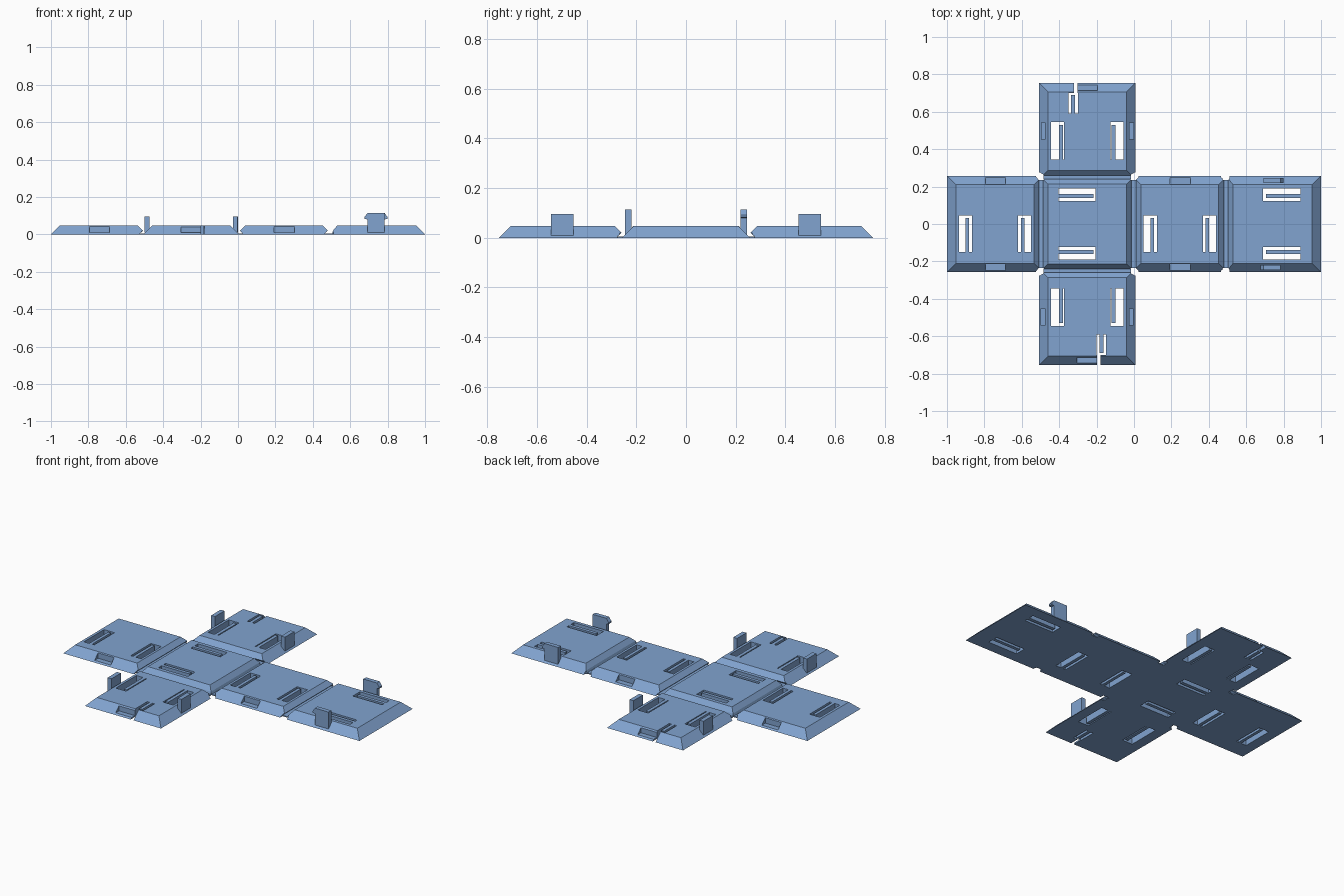
import bpy, bmesh, math

if "Cube" in bpy.data.objects:
    bpy.data.objects.remove(bpy.data.objects["Cube"])

blue = bpy.data.materials.new("light_blue")
blue.diffuse_color = (0.22, 0.37, 0.63, 1)
blue.use_nodes = True
blue.node_tree.nodes["Principled BSDF"].inputs["Base Color"].default_value = blue.diffuse_color

TOP = 0.047
LEVELS = (0, 0.006, 0.02, TOP)
# inset of each side at every level: sloped rim, pointed hinge edge, plain hinge edge
RIM = (0, 0.006, 0.02, 0.047)
POINT = (0.015, 0.015, 0, 0.027)
PLAIN = (0, 0, 0.005, 0.027)


def add_box(bm, x0, x1, y0, y1, z0, z1):
    x0, x1 = sorted((x0, x1))
    y0, y1 = sorted((y0, y1))
    v = [bm.verts.new((x, y, z)) for z in (z0, z1)
         for x, y in ((x0, y0), (x1, y0), (x1, y1), (x0, y1))]
    bm.faces.new(v[3::-1])
    bm.faces.new(v[4:])
    for i in range(4):
        j = (i + 1) % 4
        bm.faces.new((v[i], v[j], v[j + 4], v[i + 4]))


def finish(name, bm):
    mesh = bpy.data.meshes.new(name)
    bm.to_mesh(mesh)
    bm.free()
    mesh.materials.append(blue)
    ob = bpy.data.objects.new(name, mesh)
    bpy.context.collection.objects.link(ob)
    return ob


def box_object(name, *dims):
    bm = bmesh.new()
    add_box(bm, *dims)
    return finish(name, bm)


def slab(name, x0, x1, y0, y1, sides, cuts):
    """Panel with its own profile on the left, right, front and back side."""
    le, ri, fr, ba = sides
    bm = bmesh.new()
    rings = []
    for k, z in enumerate(LEVELS):
        a, b, c, d = x0 + le[k], x1 - ri[k], y0 + fr[k], y1 - ba[k]
        rings.append([bm.verts.new((x, y, z)) for x, y in
                      ((a, c), (b, c), (b, d), (a, d))])
    bm.faces.new(rings[0][::-1])
    bm.faces.new(rings[-1])
    for lo, hi in zip(rings, rings[1:]):
        for i in range(4):
            j = (i + 1) % 4
            bm.faces.new((lo[i], lo[j], hi[j], hi[i]))
    ob = finish(name, bm)
    # slots and pockets, then the round corner reliefs
    for i, c in enumerate(cuts):
        cut(ob, box_object(f"{name}_cutter_{i}", *c))
    for x in (-0.498, -0.002, 0.491):
        for s in (-1, 1):
            if x0 - 0.03 < x < x1 + 0.03 and y0 - 0.03 < s * 0.25 < y1 + 0.03:
                bm = bmesh.new()
                ring = [bm.verts.new((x + 0.02 * math.cos(a * math.pi / 6),
                                      s * 0.25 + 0.02 * math.sin(a * math.pi / 6), -0.1))
                        for a in range(12)]
                face = bm.faces.new(ring)
                ext = bmesh.ops.extrude_face_region(bm, geom=[face])["geom"]
                bmesh.ops.translate(bm, vec=(0, 0, 0.3), verts=[
                    e for e in ext if isinstance(e, bmesh.types.BMVert)])
                bmesh.ops.recalc_face_normals(bm, faces=bm.faces)
                cut(ob, finish(f"{name}_relief_cutter", bm))
    return ob


def cut(ob, cutter):
    mod = ob.modifiers.new("cut", 'BOOLEAN')
    mod.operation = 'DIFFERENCE'
    mod.solver = 'EXACT'
    mod.object = cutter
    cutter.hide_render = True
    cutter.hide_viewport = True


def through(x0, x1, y0, y1):
    return (x0, x1, y0, y1, -0.1, 0.2)


def pocket(x0, x1, s):
    return (x0, x1, s * 0.215, s * 0.25, 0.009, 0.2)


# Side panels in the row, each with two slots and spring strips along y
for name, x0, x1, cx, sides in (
        ("left_panel", -1.0, -0.508, -0.743, (RIM, POINT, RIM, RIM)),
        ("right_panel", 0.01, 0.48, 0.245, (POINT, POINT, RIM, RIM))):
    cuts = [pocket(cx - 0.052, cx + 0.057, s) for s in (-1, 1)]
    for s in (-1, 1):
        cuts.append(through(cx + s * 0.123, cx + s * 0.193, -0.15, 0.045))
    slab(name, x0, x1, -0.257, 0.257, sides, cuts)
    for s in (-1, 1):
        box_object(name + "_spring_strip", cx + s * 0.138, cx + s * 0.157,
                   -0.15, 0.032, 0, TOP)

# Centre and end panel with slots along x
for name, x0, x1, hy, sx0, sx1, tx0, tx1, sides in (
        ("centre_panel", -0.487, -0.013, 0.24, -0.404, -0.205, -0.404, -0.217, (PLAIN,) * 4),
        ("end_panel", 0.503, 1.0, 0.257, 0.69, 0.89, 0.705, 0.89, (PLAIN, RIM, RIM, RIM))):
    slab(name, x0, x1, -hy, hy, sides,
         [through(sx0, sx1, s * 0.122, s * 0.19) for s in (-1, 1)])
    for s in (-1, 1):
        box_object(name + "_spring_strip", tx0, tx1, s * 0.14, s * 0.16, 0, TOP)

# Hooked clips on the end panel
for s in (-1, 1):
    bm = bmesh.new()
    pts = [(-0.046, 0.01), (0.046, 0.01), (0.046, 0.08), (0.062, 0.083),
           (0.062, 0.092), (0.046, 0.114), (-0.046, 0.114)]
    face = bm.faces.new([bm.verts.new((0.738 + s * x, s * 0.22, z)) for x, z in pts])
    ext = bmesh.ops.extrude_face_region(bm, geom=[face])["geom"]
    bmesh.ops.translate(bm, vec=(0, s * 0.026, 0), verts=[
        e for e in ext if isinstance(e, bmesh.types.BMVert)])
    bmesh.ops.recalc_face_normals(bm, faces=bm.faces)
    finish("hooked_clip", bm)

# Back and front panels: the same part turned half a circle about the centre panel
for s, name in ((1, "back_panel"), (-1, "front_panel")):
    def turn(x0, x1, y0, y1, *z):
        return (-0.25 + s * (x0 + 0.25), -0.25 + s * (x1 + 0.25), s * y0, s * y1, *z)

    cuts = [turn(*through(-0.444, -0.374, 0.345, 0.545)),
            turn(*through(-0.126, -0.056, 0.345, 0.545)),
            turn(*through(-0.35, -0.3, 0.59, 0.70)),       # latch slot
            turn(*through(-0.322, -0.302, 0.69, 0.8)),     # slit to the rim
            turn(-0.31, -0.195, 0.713, 0.748, 0.009, 0.2)]  # rim pocket
    ys = sorted((s * 0.26, s * 0.753))
    slab(name, -0.507, 0.007, ys[0], ys[1],
         (RIM, RIM, POINT, RIM) if s > 0 else (RIM, RIM, RIM, POINT), cuts)
    for x in (-0.39, -0.11):
        box_object(name + "_spring_strip",
                   *turn(x - 0.01, x + 0.01, 0.345, 0.53, 0, TOP))
    box_object(name + "_latch_strip", *turn(-0.336, -0.316, 0.59, 0.69, 0, TOP))
    # Upright tabs on both side slopes
    for x in (-0.498, -0.026):
        box_object("upright_tab", *turn(x, x + 0.026, 0.453, 0.543, 0.01, 0.095))

# Thin living hinges between neighbouring panels
for x0, x1 in ((-0.523, -0.487), (-0.013, 0.025), (0.465, 0.503)):
    box_object("hinge", x0, x1, -0.235, 0.235, 0, 0.006)
for s in (-1, 1):
    box_object("hinge", -0.485, -0.015, s * 0.24, s * 0.275, 0, 0.006)
